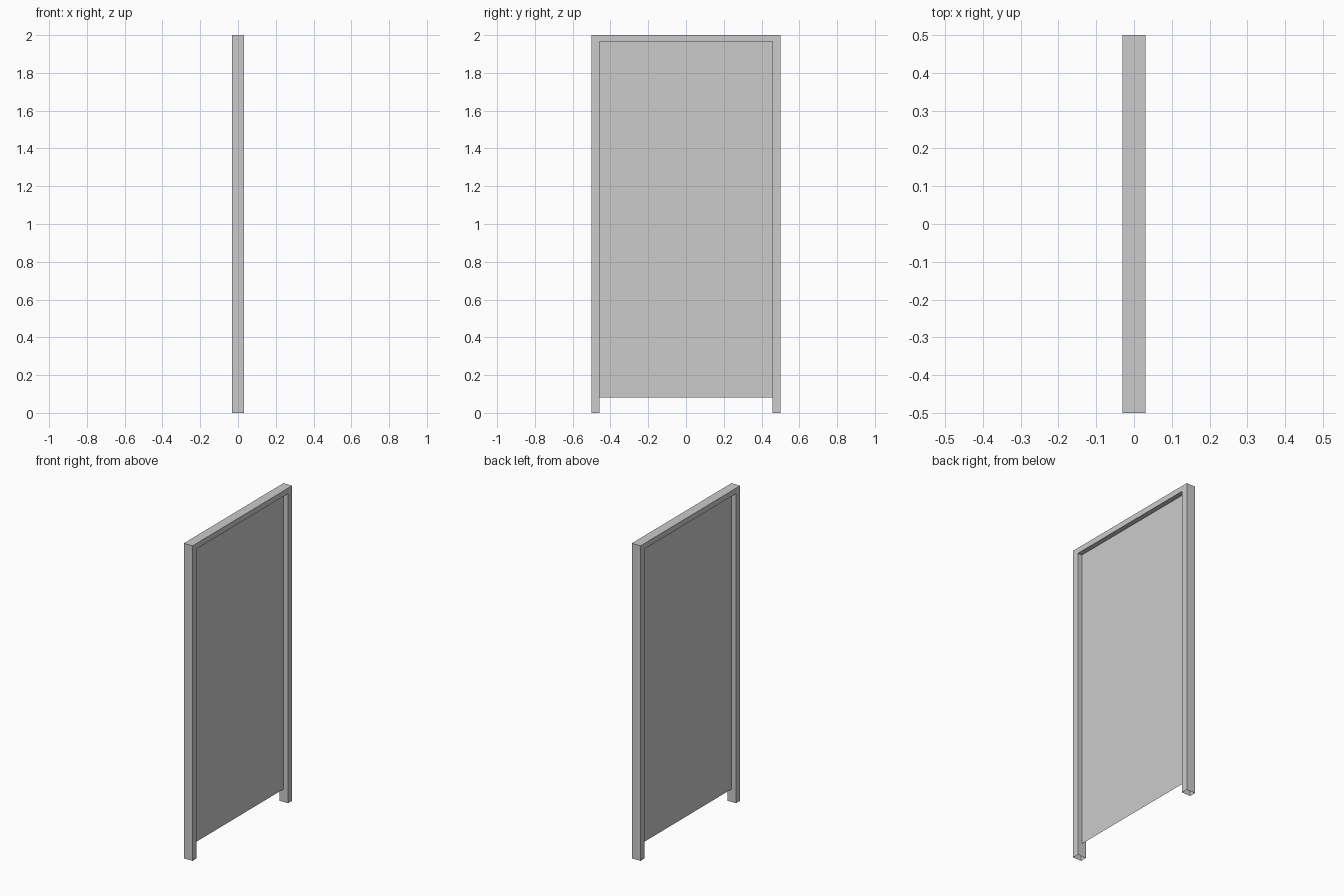
import bpy, bmesh

if "Cube" in bpy.data.objects:
    bpy.data.objects.remove(bpy.data.objects["Cube"])

HALF_DEPTH = 0.0305
OUT_Y, IN_Y = 0.5, 0.458
TOP_Z, IN_Z = 2.0, 1.965
PANEL_BOTTOM = 0.082


def new_object(name, bm):
    mesh = bpy.data.meshes.new(name)
    bm.to_mesh(mesh)
    bm.free()
    obj = bpy.data.objects.new(name, mesh)
    bpy.context.collection.objects.link(obj)
    return obj


# Frame: upside-down U profile extruded in depth, hollow with open feet
bm = bmesh.new()
half = [(OUT_Y, 0), (OUT_Y, TOP_Z)]
inner = [(IN_Y, IN_Z), (IN_Y, 0)]
outline = ([(-y, z) for y, z in half] + half[::-1]
           + inner[::-1] + [(-y, z) for y, z in inner])
face = bm.faces.new([bm.verts.new((-HALF_DEPTH, y, z)) for y, z in outline])
ext = bmesh.ops.extrude_face_region(bm, geom=[face], use_keep_orig=True)
moved = [v for v in ext["geom"] if isinstance(v, bmesh.types.BMVert)]
bmesh.ops.translate(bm, verts=moved, vec=(2 * HALF_DEPTH, 0, 0))
bmesh.ops.recalc_face_normals(bm, faces=bm.faces[:])
feet = [f for f in bm.faces if all(v.co.z < 1e-5 for v in f.verts)]
bmesh.ops.delete(bm, geom=feet, context="FACES_ONLY")
new_object("frame", bm)

# Panel: thin sheet in the middle of the frame
bm = bmesh.new()
corners = [(-IN_Y, PANEL_BOTTOM), (IN_Y, PANEL_BOTTOM), (IN_Y, IN_Z), (-IN_Y, IN_Z)]
bm.faces.new([bm.verts.new((0, y, z)) for y, z in corners])
new_object("panel", bm)
